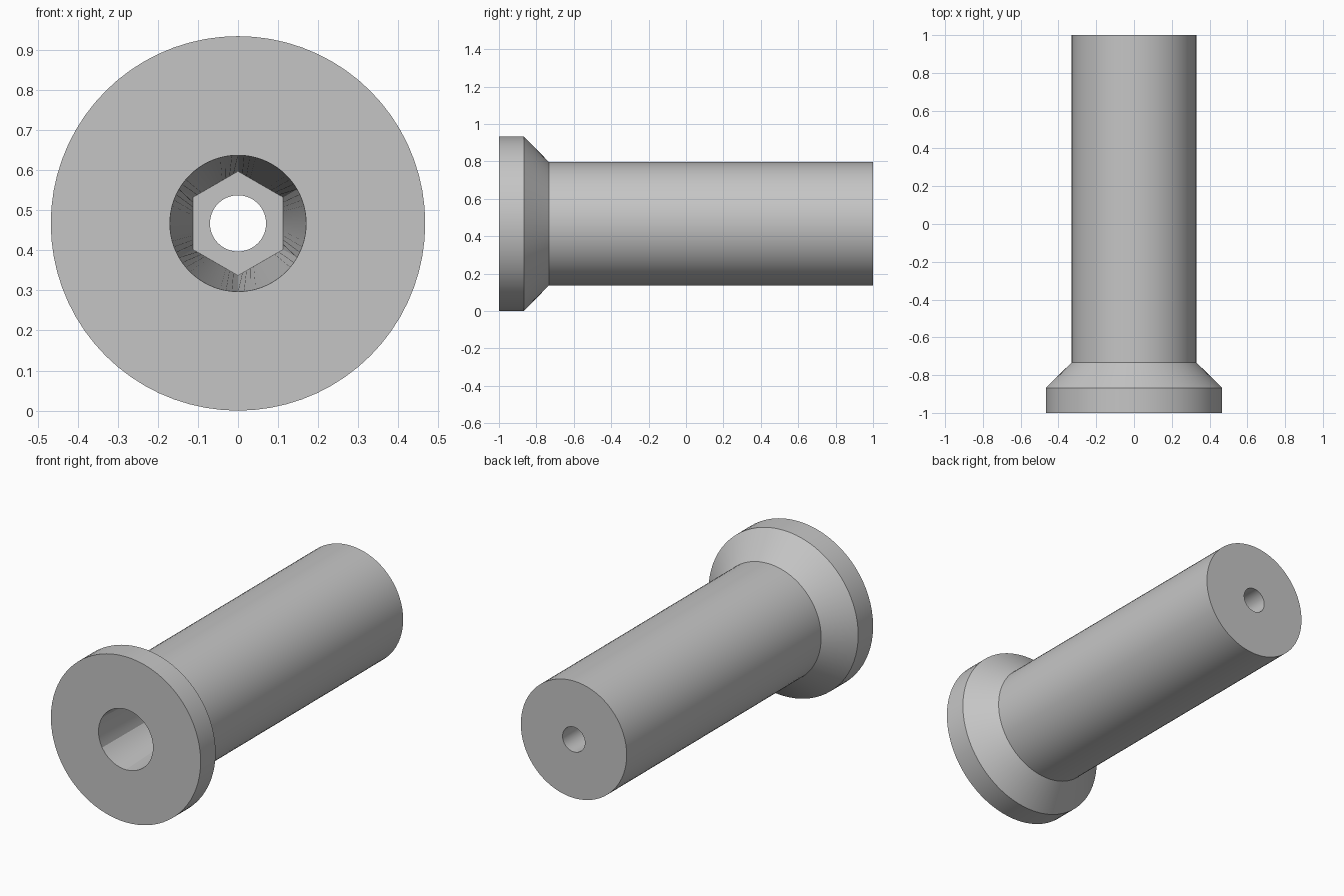
import bpy, bmesh
from math import sin, cos, pi

if "Cube" in bpy.data.objects:
    bpy.data.objects.remove(bpy.data.objects["Cube"], do_unlink=True)

SIDES = 72
HEAD_R = 0.467
SHAFT_R = 0.33
HOLE_R = 0.07

# Plain grey metal
grey = bpy.data.materials.new("grey metal")
grey.use_nodes = True
colour = (0.56, 0.56, 0.56, 1)
grey.diffuse_color = colour
grey.node_tree.nodes["Principled BSDF"].inputs["Base Color"].default_value = colour


def hex_factor(a):
    # Distance to a hexagon's edge, with a corner at angle zero
    return cos(pi / 6) / cos(a % (pi / 3) - pi / 6)


def ring(bm, y, radius, hexagon=False):
    verts = []
    for i in range(SIDES):
        a = 2 * pi * i / SIDES
        r = radius * (hex_factor(a) if hexagon else 1)
        verts.append(bm.verts.new((r * sin(a), y, HEAD_R + r * cos(a))))
    return verts


# Closed section: outside from front to back, then the bore back to the front
bm = bmesh.new()
rings = [
    ring(bm, -1, HEAD_R),             # front rim
    ring(bm, -0.867, HEAD_R),         # end of head
    ring(bm, -0.733, SHAFT_R),        # end of cone
    ring(bm, 1, SHAFT_R),             # back end
    ring(bm, 1, HOLE_R),              # small through hole
    ring(bm, 0, HOLE_R),              # socket floor
    ring(bm, 0, 0.13, hexagon=True),  # hexagonal socket bottom
    ring(bm, -1, 0.17),               # round socket mouth
]
for k, first in enumerate(rings):
    second = rings[(k + 1) % len(rings)]
    for i in range(SIDES):
        j = (i + 1) % SIDES
        bm.faces.new((first[i], first[j], second[j], second[i]))
bmesh.ops.recalc_face_normals(bm, faces=bm.faces)

mesh = bpy.data.meshes.new("flanged_sleeve")
bm.to_mesh(mesh)
bm.free()
mesh.materials.append(grey)
sleeve = bpy.data.objects.new("flanged_sleeve", mesh)
bpy.context.collection.objects.link(sleeve)

# Smooth walls with crisp edges
bpy.ops.object.select_all(action="DESELECT")
sleeve.select_set(True)
bpy.context.view_layer.objects.active = sleeve
bpy.ops.object.shade_smooth_by_angle(angle=pi / 6)
